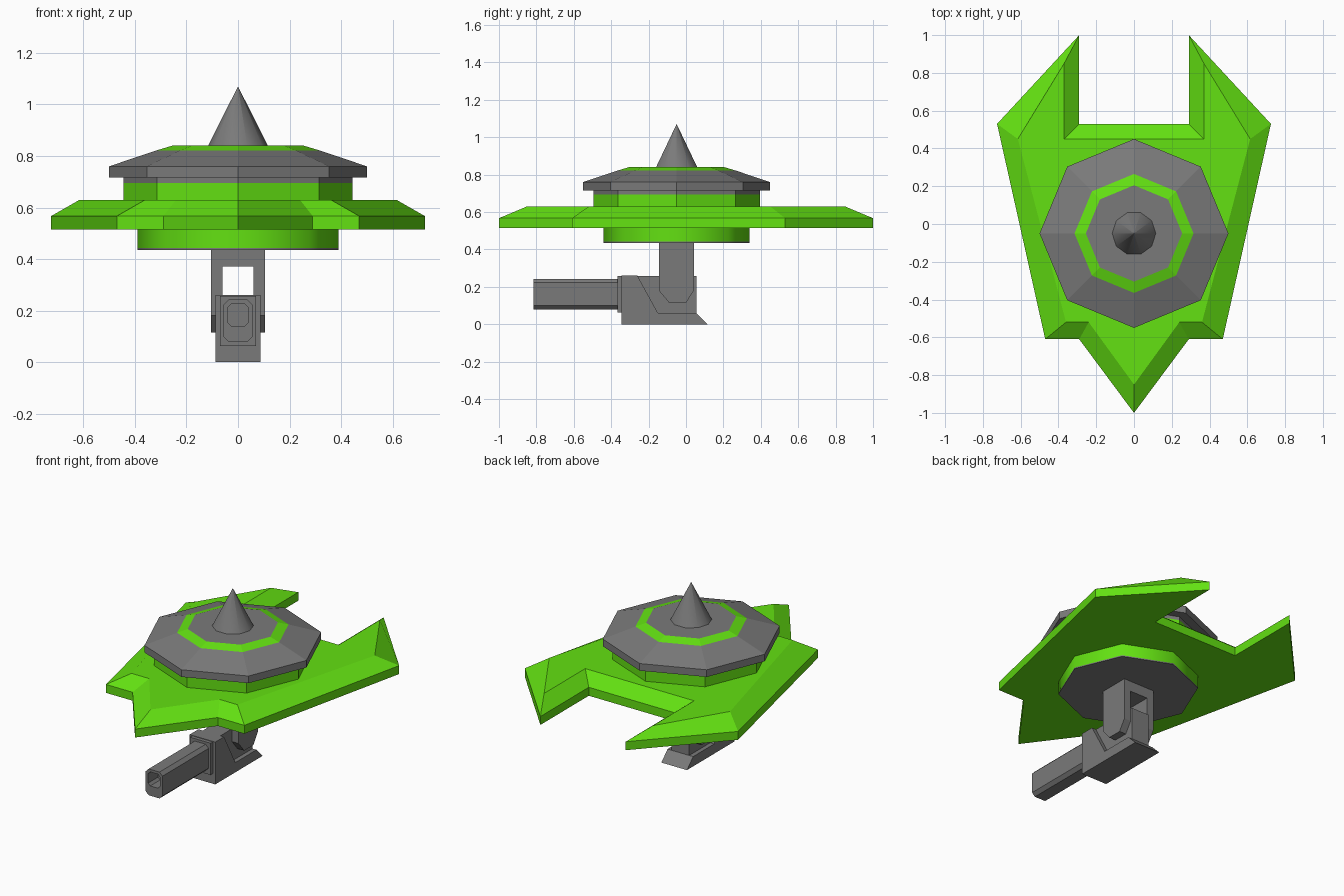
import bpy, bmesh, math

if "Cube" in bpy.data.objects:
    bpy.data.objects.remove(bpy.data.objects["Cube"])


def material(name, rgb):
    m = bpy.data.materials.new(name)
    m.diffuse_color = (*rgb, 1)
    m.use_nodes = True
    m.node_tree.nodes["Principled BSDF"].inputs["Base Color"].default_value = m.diffuse_color
    return m


GREEN = material("lime green", (0.125, 0.75, 0.006))
GREY = material("mid grey", (0.195, 0.195, 0.195))
CY = -0.05  # turret axis


def loft(name, rings, rule=lambda c: 0, smooth=False):
    """Skin a list of equal-length rings, cap both ends. rule: face centre -> 0 green, 1 grey."""
    bm = bmesh.new()
    loops = [[bm.verts.new(p) for p in r] for r in rings]
    n = len(loops[0])
    for a, b in zip(loops, loops[1:]):
        for i in range(n):
            j = (i + 1) % n
            bm.faces.new((a[i], a[j], b[j], b[i]))
    bm.faces.new(loops[0])
    bm.faces.new(loops[-1])
    bmesh.ops.remove_doubles(bm, verts=bm.verts, dist=1e-4)
    bmesh.ops.recalc_face_normals(bm, faces=bm.faces)
    for f in bm.faces:
        f.material_index = rule(f.calc_center_median())
    me = bpy.data.meshes.new(name)
    bm.to_mesh(me)
    bm.free()
    me.materials.append(GREEN)
    me.materials.append(GREY)
    ob = bpy.data.objects.new(name, me)
    bpy.context.collection.objects.link(ob)
    if smooth:
        bpy.ops.object.select_all(action='DESELECT')
        ob.select_set(True)
        bpy.context.view_layer.objects.active = ob
        bpy.ops.object.shade_smooth_by_angle(angle=math.radians(50))
    return ob


def grey(c):
    return 1


def lathe(name, profile, sides, rule, smooth=False):
    return loft(name, [[(r * math.cos(2 * math.pi * i / sides),
                         CY + r * math.sin(2 * math.pi * i / sides), z)
                        for i in range(sides)] for r, z in profile], rule, smooth)


def side_prism(name, profile, x0, x1):
    """Extrude a (y, z) profile across x."""
    return loft(name, [[(x, y, z) for y, z in profile] for x in (x0, x1)], grey)


def box(y0, y1, z0, z1):
    return [(y0, z0), (y1, z0), (y1, z1), (y0, z1)]


# Hull plate: symmetric outline with a bevelled upper rim
def mirrored(half, z):
    pts = half + [(-x, y) for x, y in reversed(half) if x > 0]
    return [(x, y, z) for x, y in pts]


rim = [(0, -1.0), (0.29, -0.61), (0.47, -0.61), (0.725, 0.53), (0.29, 1.0), (0.29, 0.53)]
deck = [(0, -0.85), (0.24, -0.52), (0.36, -0.52), (0.615, 0.45), (0.37, 0.85), (0.37, 0.45)]
loft("hull_plate", [mirrored(rim, 0.515), mirrored(rim, 0.567), mirrored(deck, 0.63)])

# Octagonal turret stack
lathe("lower_ring", [(0.39, 0.435), (0.39, 0.442), (0.39, 0.53)], 8,
      lambda c: int(c.z < 0.442), smooth=True)
lathe("neck", [(0.445, 0.60), (0.445, 0.695), (0.445, 0.725)], 8, lambda c: int(c.z > 0.695))
lathe("roof_disc", [(0.5, 0.716), (0.5, 0.76), (0.315, 0.822), (0.255, 0.84)], 8,
      lambda c: int(not 0.822 < c.z < 0.839))
lathe("spike", [(0.118, 0.835), (0.0003, 1.07)], 10, grey, smooth=True)

# Yoke carrying the gun
prong = [(-0.145, 0.44), (-0.145, 0.18), (-0.09, 0.115), (0.0, 0.115), (0.042, 0.18), (0.042, 0.44)]
arm = side_prism("yoke_prongs", prong, 0.06, 0.105)
arm.modifiers.new("mirror", 'MIRROR')
side_prism("yoke_bridge", box(-0.145, 0.042, 0.372, 0.44), -0.06, 0.06)

# Gun body: wide shell, narrow core between the prongs, front collar
side_prism("gun_shell", [(-0.345, 0), (0.115, 0), (0.055, 0.06), (-0.15, 0.06),
                         (-0.26, 0.26), (-0.345, 0.26)], -0.087, 0.087)
side_prism("gun_core", box(-0.30, 0.055, 0.03, 0.258), -0.06, 0.06)
side_prism("gun_collar", box(-0.367, -0.34, 0.062, 0.257), -0.07, 0.07)


# Barrel with chamfered corners and a hollow muzzle
def chamfered(y, w, z0, z1, c):
    return [(-w + c, y, z0), (w - c, y, z0), (w, y, z0 + c), (w, y, z1 - c),
            (w - c, y, z1), (-w + c, y, z1), (-w, y, z1 - c), (-w, y, z0 + c)]


loft("gun_barrel", [chamfered(-0.36, 0.057, 0.08, 0.242, 0.02),
                    chamfered(-0.815, 0.057, 0.08, 0.242, 0.02),
                    chamfered(-0.815, 0.04, 0.14, 0.226, 0.014),
                    chamfered(-0.72, 0.04, 0.14, 0.226, 0.014)], grey)
